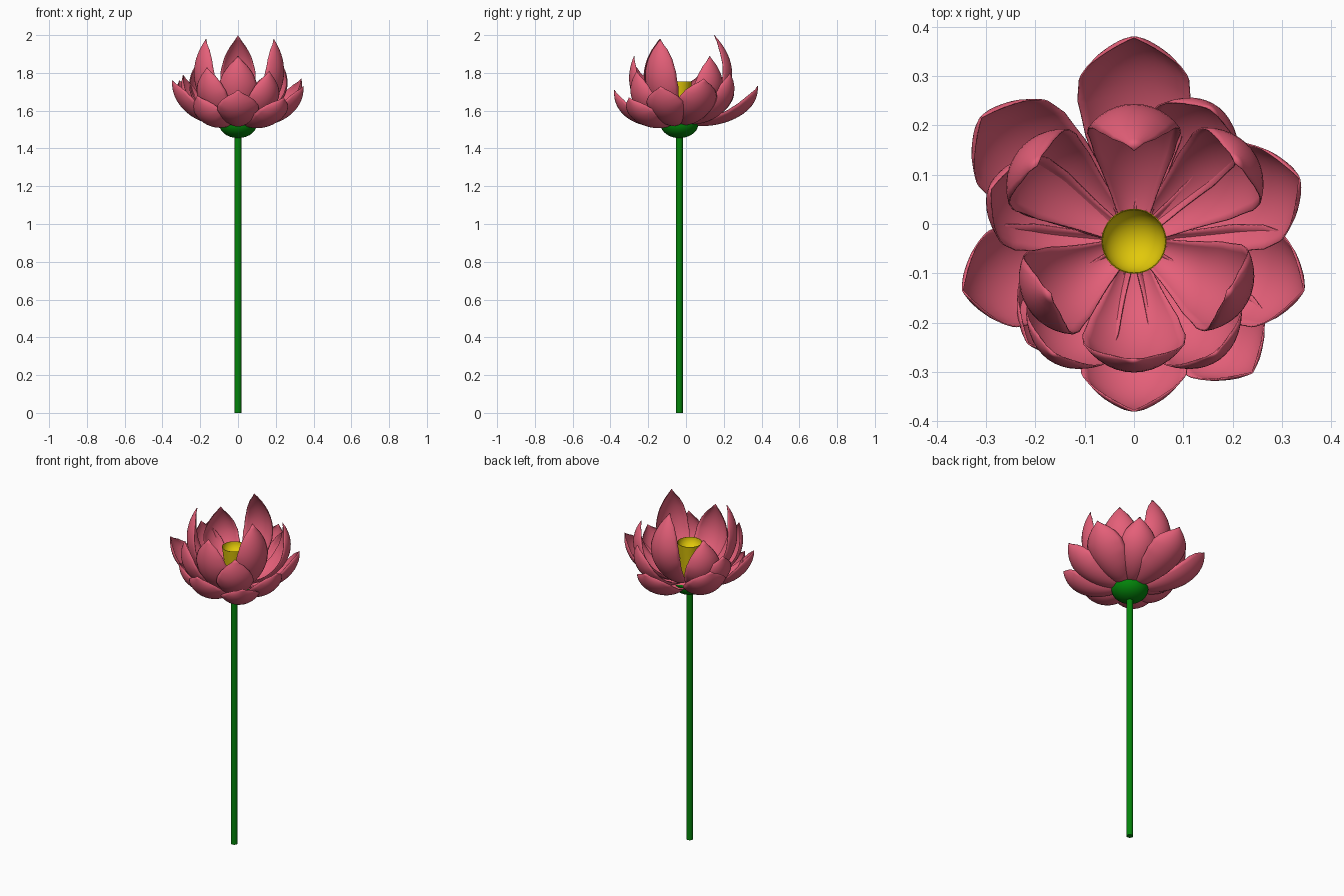
import bpy, bmesh, math
from mathutils import Vector

cube = bpy.data.objects.get("Cube")
if cube:
    bpy.data.objects.remove(cube, do_unlink=True)

CENTRE = Vector((0, -0.035, 0))


def material(name, rgb):
    m = bpy.data.materials.new(name)
    m.use_nodes = True
    m.diffuse_color = (*rgb, 1)
    m.node_tree.nodes["Principled BSDF"].inputs["Base Color"].default_value = (*rgb, 1)
    return m


pink = material("petal pink", (0.78, 0.115, 0.19))
green = material("stem green", (0.001, 0.23, 0.003))
yellow = material("pod yellow", (0.76, 0.58, 0.003))


def finish(name, bm, mat, smooth):
    mesh = bpy.data.meshes.new(name)
    bm.to_mesh(mesh)
    bm.free()
    mesh.materials.append(mat)
    ob = bpy.data.objects.new(name, mesh)
    ob.location = CENTRE
    bpy.context.collection.objects.link(ob)
    bpy.ops.object.select_all(action="DESELECT")
    ob.select_set(True)
    bpy.context.view_layer.objects.active = ob
    bpy.ops.object.shade_smooth_by_angle(angle=math.radians(smooth))
    return ob


def lathe(name, profile, sides, mat):
    """Spin a (radius, height) profile about the flower axis."""
    bm = bmesh.new()
    verts = [bm.verts.new((r, 0, z)) for r, z in profile]
    edges = [bm.edges.new(pair) for pair in zip(verts, verts[1:])]
    bmesh.ops.spin(bm, geom=verts + edges, axis=(0, 0, 1), cent=(0, 0, 0),
                   angle=math.tau, steps=sides, use_merge=True)
    bmesh.ops.remove_doubles(bm, verts=bm.verts, dist=0.0005)
    bmesh.ops.recalc_face_normals(bm, faces=bm.faces)
    return finish(name, bm, mat, 40)


def arc(radius, depth, z, start, end, steps=10):
    """Quarter-ellipse profile points, angles in degrees."""
    angles = [math.radians(start + (end - start) * i / steps) for i in range(steps + 1)]
    return [(radius * math.cos(a), z + depth * math.sin(a)) for a in angles]


# Stem, green base and hollow seed pod
lathe("stem", [(0, 0), (0.018, 0), (0.018, 1.48), (0, 1.48)], 12, green)
lathe("flower_base", arc(0.1, 0.075, 1.53, -90, 0) + [(0, 1.52)], 32, green)
lathe("seed_pod", [(0, 1.53), (0.04, 1.53), (0.052, 1.65), (0.066, 1.755)]
      + arc(0.064, 0.06, 1.755, 0, -90), 32, yellow)

# Half-width of a petal along its length, as (position, share)
OUTLINE = [(0, .22), (.2, .5), (.42, .85), (.6, 1), (.75, .97), (.86, .78),
           (.93, .5), (.97, .2), (1, .0)]


def share(t):
    for (a, u), (b, v) in zip(OUTLINE, OUTLINE[1:]):
        if t <= b:
            return u + (v - u) * (t - a) / (b - a)
    return 0


def petal(name, azimuth, tip_r, tip_z, half_width, belly, rows=30, cols=12):
    """Cupped leaf swept along a curve from the flower base to the tip."""
    rise = tip_z - 1.7
    p = [Vector((0.025, 1.54)), Vector((0.13, 1.475 + 0.15 * rise)),
         Vector((belly, 1.53 + 0.7 * rise)), Vector((tip_r, tip_z))]
    az = math.radians(azimuth)
    out = Vector((math.cos(az), math.sin(az), 0))
    side = Vector((-math.sin(az), math.cos(az), 0))
    curl = math.radians(55)
    bm = bmesh.new()
    grid = []
    for i in range(rows + 1):
        t = i / rows
        u = 1 - t
        spine = p[0] * u**3 + p[1] * 3 * u * u * t + p[2] * 3 * u * t * t + p[3] * t**3
        tan = ((p[1] - p[0]) * u * u + (p[2] - p[1]) * 2 * u * t + (p[3] - p[2]) * t * t).normalized()
        w = half_width * share(t) / math.sin(curl)
        row = []
        for j in range(cols + 1):
            a = curl * (2 * j / cols - 1)
            depth = w * (1 - math.cos(a))
            r, z = spine.x - tan.y * depth, spine.y + tan.x * depth
            row.append(bm.verts.new(out * r + side * (w * math.sin(a)) + Vector((0, 0, z))))
        grid.append(row)
    for a, b in zip(grid, grid[1:]):
        for j in range(cols):
            bm.faces.new((a[j], a[j + 1], b[j + 1], b[j]))
    bmesh.ops.remove_doubles(bm, verts=bm.verts, dist=0.0003)
    ob = finish(name, bm, pink, 30)
    mod = ob.modifiers.new("thickness", "SOLIDIFY")
    mod.thickness = 0.003


# Petals: azimuth, tip radius, tip height, half width, belly radius
RINGS = {
    "inner_petal": [
        (90, .185, 2.0, .095, .43), (212, .2, 1.98, .097, .36),
        (-28, .215, 1.98, .097, .36), (270, .24, 1.89, .105, .34),
        (142, .25, 1.88, .1, .41), (38, .26, 1.89, .1, .41)],
    "middle_petal": [
        (234, .28, 1.83, .1, .36), (-54, .28, 1.81, .1, .36),
        (160, .31, 1.79, .1, .35), (60, .31, 1.8, .1, .38)],
    "outer_petal": [
        (270, .345, 1.71, .11, .36), (196, .363, 1.76, .105, .36),
        (-16, .36, 1.73, .105, .36), (21, .36, 1.77, .11, .37),
        (-48, .36, 1.67, .105, .35), (224, .3, 1.68, .105, .3),
        (141, .4, 1.76, .115, .42), (90, .415, 1.73, .115, .43)],
}
for ring, petals in RINGS.items():
    for n, values in enumerate(petals, 1):
        petal(f"{ring}_{n}", *values)
